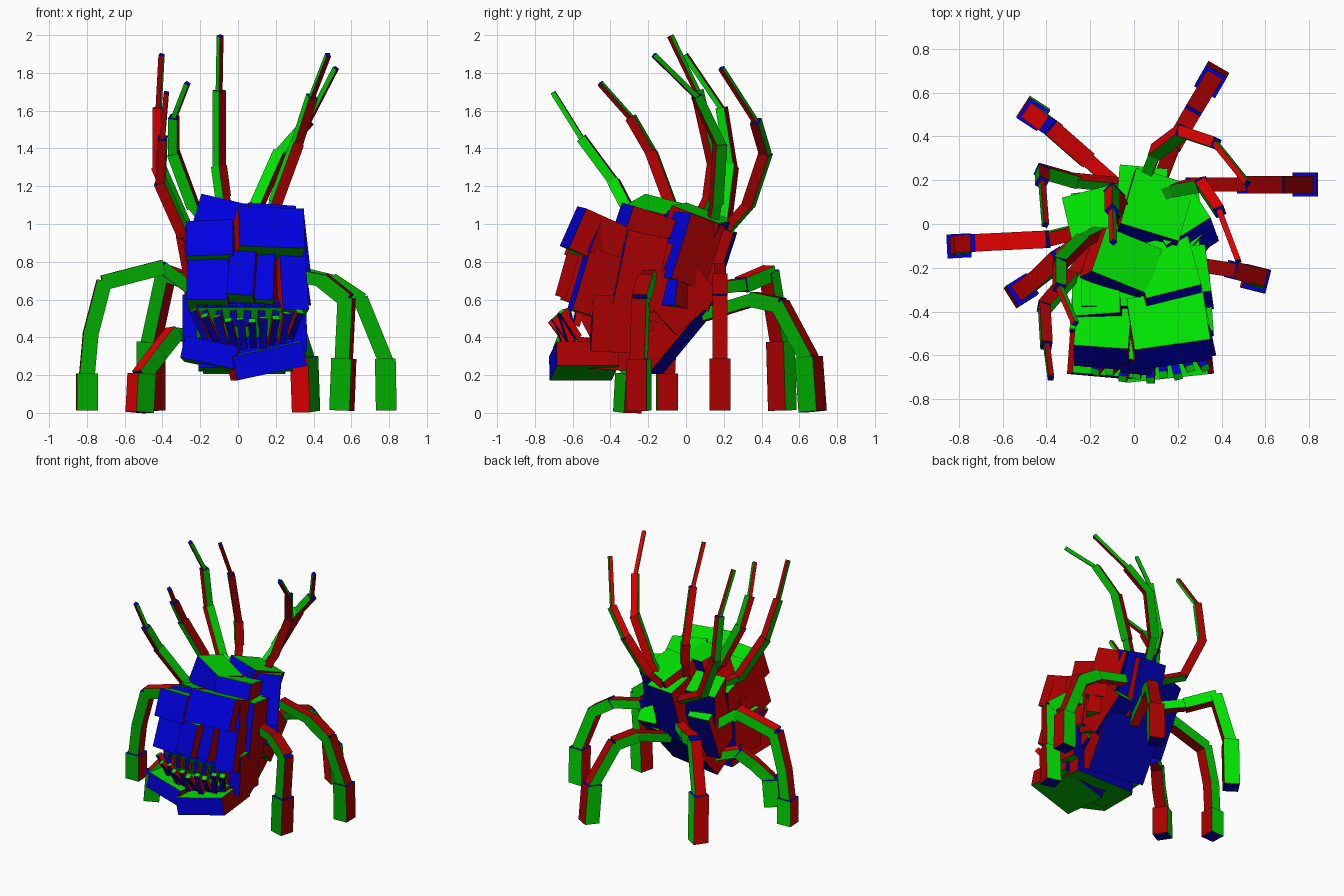
import bpy, math
from mathutils import Matrix, Vector, Euler

def material(name, colour):
    m = bpy.data.materials.new(name)
    m.diffuse_color = (*colour, 1)
    return m

HI, LO = 0.76, 0.41
MATS = [material("bright_red", (HI, 0, 0)), material("dark_red", (LO, 0, 0)),
        material("bright_green", (0, HI, 0)), material("dark_green", (0, LO, 0)),
        material("bright_blue", (0, 0, HI)), material("dark_blue", (0, 0, LO))]
# Material for the faces -x, +x, -y (front), +y (back), -z, +z of every box
FACE_COLOURS = (0, 1, 4, 5, 3, 2)


def block(name, matrix, size):
    """Box with bright left, front and top, and dark right, back and bottom."""
    corners = [(x * size[0] / 2, y * size[1] / 2, z * size[2] / 2)
               for x in (-1, 1) for y in (-1, 1) for z in (-1, 1)]
    faces = [(0, 1, 3, 2), (4, 6, 7, 5), (0, 4, 5, 1),
             (2, 3, 7, 6), (0, 2, 6, 4), (1, 5, 7, 3)]
    mesh = bpy.data.meshes.new(name)
    mesh.from_pydata(corners, [], faces)
    for m in MATS:
        mesh.materials.append(m)
    for p, c in zip(mesh.polygons, FACE_COLOURS):
        p.material_index = c
    ob = bpy.data.objects.new(name, mesh)
    ob.matrix_world = matrix
    bpy.context.collection.objects.link(ob)


def body(name, centre, size, rot=(0, 0, 0)):
    e = Euler([math.radians(a) for a in rot])
    block(name, Matrix.Translation(centre) @ e.to_matrix().to_4x4(), size)


def limb(name, points, widths, heading, side=1):
    """Chain of boxes; red faces look along the heading, back end points outward."""
    h = math.radians(heading)
    across = Vector((-math.sin(h), math.cos(h), 0))
    for i, (a, b) in enumerate(zip(points, points[1:])):
        a, b = Vector(a), Vector(b)
        d = (b - a).normalized()
        g = (across - d * across.dot(d)).normalized()
        r = g.cross(d) * side
        m = Matrix((r, d, r.cross(d))).transposed().to_4x4()
        m.translation = (a + b) / 2
        w = widths[min(i, len(widths) - 1)]
        block(f"{name}_{i + 1}", m, (w, (b - a).length + 0.015, w))


# Main body masses
body("belly", (0.03, -0.18, 0.51), (0.44, 0.42, 0.44), (-40, 0, -10))
body("core", (0.03, -0.22, 0.72), (0.54, 0.46, 0.42), (-18, 0, 0))
body("upper_back", (0.08, 0.03, 0.88), (0.28, 0.28, 0.38), (-20, 3, -17))
body("right_back", (0.21, 0.00, 0.86), (0.24, 0.22, 0.36), (-18, 4, 32))
body("rear_back", (0.03, 0.09, 0.78), (0.22, 0.22, 0.44), (-18, 0, -5))
body("left_back", (-0.17, 0.00, 0.82), (0.22, 0.22, 0.34), (-18, -6, 15))
body("crown_left", (-0.06, -0.18, 1.01), (0.28, 0.22, 0.20), (-14, 12, -22))
body("crown_right", (0.15, -0.22, 0.97), (0.26, 0.26, 0.20), (-18, 4, 14))
body("left_shoulder", (-0.16, -0.28, 0.85), (0.22, 0.34, 0.20), (-18, -8, 4))

# Sides
body("right_flank", (0.24, -0.04, 0.63), (0.15, 0.30, 0.32), (-48, 0, 6))
body("right_plate", (0.23, -0.04, 0.73), (0.18, 0.20, 0.36), (-10, 0, 48))
body("right_shoulder", (0.27, -0.25, 0.75), (0.15, 0.22, 0.40), (-12, 0, 8))
body("right_cheek", (0.305, -0.37, 0.47), (0.10, 0.26, 0.30), (-3, 0, 4))
body("left_flank", (-0.18, -0.08, 0.64), (0.17, 0.32, 0.40), (-25, 0, 6))
body("left_cheek", (-0.245, -0.35, 0.47), (0.08, 0.28, 0.30), (-3, 0, -4))

# Face
body("right_brow", (0.16, -0.48, 0.93), (0.35, 0.26, 0.23), (-24, 2, 8))
body("brow_side", (0.24, -0.42, 0.90), (0.14, 0.22, 0.19), (-22, 0, 28))
body("left_brow", (-0.14, -0.47, 0.875), (0.25, 0.28, 0.20), (-22, -2, -4))
body("left_face", (-0.15, -0.48, 0.68), (0.22, 0.28, 0.27), (-20, 0, -5))
body("nose", (0.03, -0.51, 0.70), (0.14, 0.30, 0.24), (-16, 3, -6))
body("face_right_inner", (0.16, -0.46, 0.69), (0.10, 0.28, 0.28), (-18, 0, -8))
body("face_right_outer", (0.27, -0.44, 0.67), (0.14, 0.27, 0.34), (-17, 0, 12))
body("mouth_roof", (0.03, -0.38, 0.50), (0.50, 0.30, 0.32), (-62, 0, 0))

# Jaw
body("jaw_right", (0.15, -0.54, 0.275), (0.38, 0.33, 0.13), (0, -12, 6))
body("jaw_left", (-0.14, -0.53, 0.31), (0.29, 0.33, 0.12), (-4, 12, -5))
body("jaw_base", (0.04, -0.42, 0.31), (0.50, 0.32, 0.16), (-4, 0, 0))

# Teeth, turned so that the bright face looks into the mouth
for i in range(10):
    t = i / 9 * 2 - 1
    body(f"lower_tooth_{i + 1}", (0.05 + 0.25 * t, -0.665 + 0.05 * t * t, 0.42 + 0.05 * t * t),
         (0.038, 0.035, 0.17), (-20 - 16 * (i % 2), 6 - 12 * t, 180 + 24 * t))
for i in range(7):
    t = i / 6 * 2 - 1
    body(f"upper_tooth_{i + 1}", (0.05 + 0.22 * t, -0.57, 0.52),
         (0.035, 0.035, 0.12), (10, -8 * t, 180 + 12 * t))

# Legs: hip to foot, thicker toward the foot
LEGS = {
    "back_right": ([(.08, .10, .52), (.18, .36, .60), (.26, .50, .57), (.35, .65, .29), (.36, .67, .015)], 60),
    "mid_right": ([(.25, .18, .76), (.50, .18, .70), (.65, .18, .60), (.78, .18, .28), (.785, .18, .02)], 0),
    "front_right": ([(.25, -.18, .74), (.45, -.21, .70), (.575, -.24, .60), (.56, -.25, .28), (.55, -.25, .02)], -14),
    "mid_left": ([(-.2, -.02, .62), (-.40, -.07, .77), (-.71, -.085, .69), (-.78, -.09, .42), (-.80, -.1, .20), (-.80, -.1, .02)], 183),
    "front_left": ([(-.22, -.05, .40), (-.34, -.15, .42), (-.42, -.23, .32), (-.51, -.30, .20), (-.52, -.31, .01)], 212),
    "back_left": ([(-.05, .15, .66), (-.22, .30, .68), (-.38, .44, .74), (-.46, .50, .37), (-.46, .51, .02)], 147),
}
for n, (pts, heading) in LEGS.items():
    k = len(pts) - 1
    limb(n + "_leg", pts, [0.065 + 0.015 * min(i, 1) for i in range(k - 1)] + [0.11],
         heading, -1 if "right" in n else 1)

# Tentacles: root to tip, tapering
TENTACLES = [
    ([(.10, .12, .90), (.20, .16, 1.12), (.31, .18, 1.42), (.39, .06, 1.67), (.475, -.165, 1.89)], 290),
    ([(.04, .18, .93), (.10, .33, 1.10), (.22, .42, 1.37), (.37, .37, 1.54), (.515, .19, 1.82)], -25),
    ([(-.08, .18, .88), (-.28, .20, .98), (-.42, .24, 1.30), (-.42, .19, 1.61), (-.405, 0, 1.89)], 65),
    ([(-.04, .05, .98), (-.08, .13, 1.15), (-.10, .15, 1.30), (-.10, .06, 1.70), (-.095, -.08, 1.99)], 315),
    ([(-.14, -.05, .88), (-.29, -.24, .95), (-.41, -.38, 1.22), (-.40, -.55, 1.45), (-.38, -.70, 1.69)], 80),
    ([(-.12, -.02, .95), (-.24, -.08, 1.10), (-.34, -.18, 1.37), (-.34, -.29, 1.56), (-.27, -.45, 1.74)], -15),
]
for i, (pts, heading) in enumerate(TENTACLES):
    limb(f"tentacle_{i + 1}", pts, [0.05, 0.06, 0.05, 0.026], heading)
